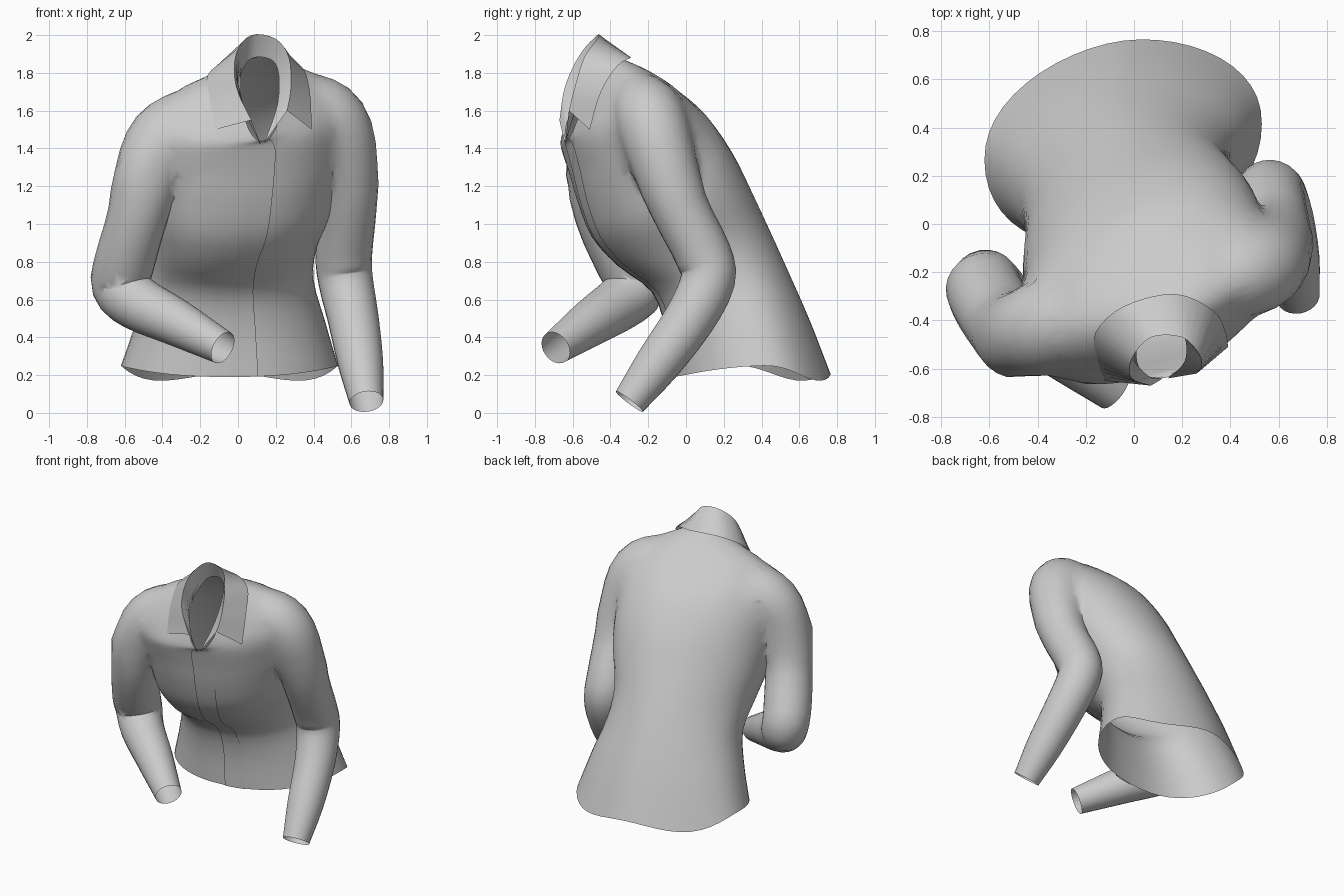
import bpy
import bmesh
from math import sin, cos, pi, copysign
from mathutils import Vector

cube = bpy.data.objects.get("Cube")
if cube:
    bpy.data.objects.remove(cube)

cloth = bpy.data.materials.new("grey cloth")
cloth.use_nodes = True
cloth.diffuse_color = (0.6, 0.6, 0.6, 1)
bsdf = cloth.node_tree.nodes["Principled BSDF"]
bsdf.inputs["Base Color"].default_value = cloth.diffuse_color
bsdf.inputs["Roughness"].default_value = 0.8


def spline(keys, steps):
    """Smooth curve through tuples of any length."""
    keys = [Vector(k) for k in keys]
    padded = [keys[0] * 2 - keys[1]] + keys + [keys[-1] * 2 - keys[-2]]
    points = []
    for a, b, c, d in zip(padded, padded[1:], padded[2:], padded[3:]):
        for step in range(steps):
            t = step / steps
            slope_in, slope_out = (c - a) / 2, (d - b) / 2
            bend = (b - c) * 2 + slope_in + slope_out
            lean = (c - b) * 3 - slope_in * 2 - slope_out
            points.append(b + slope_in * t + lean * t * t + bend * t * t * t)
    return points + [keys[-1]]


def loft(name, rows, solid=False):
    """Grid surface through rows of points; a solid is a capped tube."""
    count = len(rows[0])
    faces = []
    for r in range(len(rows) - 1):
        for i in range(count if solid else count - 1):
            j = (i + 1) % count
            low, high = r * count, (r + 1) * count
            faces.append((low + i, low + j, high + j, high + i))
    mesh = bpy.data.meshes.new(name)
    mesh.materials.append(cloth)
    if solid:
        last = (len(rows) - 1) * count
        faces += [tuple(reversed(range(count))), tuple(range(last, last + count))]
    mesh.from_pydata([p for row in rows for p in row], [], faces)
    if solid:
        # Caps use a second slot so they can be opened after joining
        mesh.materials.append(cloth)
        for cap in list(mesh.polygons)[-2:]:
            cap.material_index = 1
    obj = bpy.data.objects.new(name, mesh)
    bpy.context.collection.objects.link(obj)
    return obj


def activate(obj):
    bpy.ops.object.select_all(action="DESELECT")
    obj.select_set(True)
    bpy.context.view_layer.objects.active = obj


def shade(obj):
    activate(obj)
    bpy.ops.object.shade_smooth_by_angle(angle=pi / 3)


def rounded(value, power):
    return copysign(abs(value) ** power, value)


# Body: leaning, twisted rings from hem to neck
# each ring: right x, left x, front y, front z, back y, back z
body_rings = spline([
    (-.62, .53, -.08, .19, .76, .21),
    (-.54, .46, -.10, .44, .65, .49),
    (-.47, .40, -.17, .64, .54, .74),
    (-.45, .42, -.35, .78, .44, .96),
    (-.46, .51, -.48, .93, .33, 1.19),
    (-.46, .55, -.55, 1.11, .23, 1.38),
    (-.47, .58, -.59, 1.27, .09, 1.57),
    (-.46, .58, -.62, 1.38, -.05, 1.69),
    (-.33, .48, -.63, 1.42, -.21, 1.80),
    (.01, .25, -.63, 1.44, -.38, 1.89),
], 3)


def body_point(n, a, proud=0):
    x_right, x_left, y_front, z_front, y_back, z_back = body_rings[n]
    t = n / (len(body_rings) - 1)
    yaw, roll, lift = .13 + .15 * t, .08 * t, .1 * t ** 3
    # Front is fuller than the back
    power = .95 - .1 * sin(a) * (-1 if sin(a) > 0 else 1) if sin(a) > 0 else .95 + .08 * sin(a)
    across, along = rounded(cos(a), power), rounded(sin(a), power)
    side = across * (x_left - x_right) / 2
    x = (x_right + x_left) / 2 + side
    y = (y_front + y_back) / 2 + along * (y_back - y_front) / 2 + yaw * side
    z = (z_front + z_back) / 2 + along * (z_back - z_front) / 2 + roll * side
    # Hem rises at the sides and dips at the back corners
    dip = .06 * sin(2 * a) ** 2 if sin(a) > 0 else 0
    hem_wave = (1 - t) ** 8 * (.05 * cos(a) ** 2 - dip)
    return x, y - proud, z + lift * cos(a) ** 2 + hem_wave


levels = range(len(body_rings))
turn = [2 * pi * i / 48 for i in range(48)]
jacket = loft("jacket", [[body_point(n, a) for a in turn] for n in levels], True)


# Sleeves: tubes along a bent arm, each key is x, y, z, radius
def sleeve(name, keys):
    path = spline(keys, 3)
    centres = [Vector(p[:3]) for p in path]
    rows, tangent, normal = [], None, None
    for n, (centre, key) in enumerate(zip(centres, path)):
        ahead = centres[min(n + 1, len(centres) - 1)]
        new_tangent = (ahead - centres[max(n - 1, 0)]).normalized()
        if tangent is None:
            normal = new_tangent.orthogonal().normalized()
        else:
            normal = tangent.rotation_difference(new_tangent) @ normal
        tangent = new_tangent
        other = tangent.cross(normal)
        rows.append([centre + (normal * cos(a) + other * sin(a)) * key[3]
                     for a in turn[::2]])
    return loft(name, rows, True)


sleeves = [
    sleeve("right_sleeve", [
        (-.20, -.37, 1.55, .12),
        (-.37, -.42, 1.52, .185),
        (-.46, -.46, 1.35, .19),
        (-.53, -.43, 1.05, .16),
        (-.60, -.32, .80, .16),
        (-.62, -.26, .67, .155),
        (-.53, -.35, .58, .145),
        (-.33, -.50, .48, .125),
        (-.08, -.69, .345, .09),
    ]),
    sleeve("left_sleeve", [
        (.32, -.26, 1.64, .12),
        (.49, -.20, 1.62, .185),
        (.56, -.15, 1.42, .19),
        (.58, -.04, 1.10, .155),
        (.56, .09, .84, .15),
        (.57, .115, .70, .145),
        (.61, .02, .50, .135),
        (.65, -.15, .26, .12),
        (.68, -.30, .06, .09),
    ]),
]

# Join sleeves to the body as one garment
activate(jacket)
for arm in sleeves:
    join = jacket.modifiers.new("join", "BOOLEAN")
    join.operation, join.solver, join.object = "UNION", "EXACT", arm
    join.use_self = True
    bpy.ops.object.modifier_apply(modifier=join.name)
    bpy.data.objects.remove(arm)

# Open the hem, neck and cuffs, then soften the shoulder seams
bm = bmesh.new()
bm.from_mesh(jacket.data)
caps = [f for f in bm.faces if f.material_index == 1]
bmesh.ops.delete(bm, geom=caps, context="FACES")
bmesh.ops.remove_doubles(bm, verts=bm.verts, dist=.002)
joints = [Vector((-.38, -.38, 1.42)), Vector((.48, -.14, 1.5))]
seam = [v for v in bm.verts
        if min((v.co - joint).length for joint in joints) < .33]
for repeat in range(6):
    bmesh.ops.smooth_vert(bm, verts=seam, factor=.5,
                          use_axis_x=True, use_axis_y=True, use_axis_z=True)
bm.to_mesh(jacket.data)
bm.free()
jacket.data.materials.pop()
shade(jacket)

# Placket: thin overlapping front edge from neck to hem
shade(loft("front_placket", [[body_point(n, -pi * k, .008) for k in (.5, .465, .43)]
                             for n in levels]))

# Collar: inner stand rises to a fold, then the flap falls to its outer edge
stand = spline([
    (.12, -.64, 1.42), (.06, -.63, 1.54), (0, -.55, 1.70), (.05, -.43, 1.86),
    (.15, -.41, 1.88), (.21, -.47, 1.82), (.21, -.57, 1.64), (.14, -.64, 1.43),
], 4)
fold = spline([
    (.07, -.67, 1.55), (-.01, -.64, 1.73), (-.01, -.56, 1.90), (.07, -.47, 2),
    (.20, -.47, 1.98), (.27, -.54, 1.88), (.28, -.59, 1.72), (.26, -.62, 1.60),
], 4)
flap = spline([
    (-.12, -.65, 1.50), (-.15, -.57, 1.66), (-.16, -.45, 1.79), (-.04, -.34, 1.87),
    (.17, -.29, 1.88), (.33, -.36, 1.84), (.38, -.45, 1.70), (.39, -.51, 1.50),
], 4)
shade(loft("collar_stand", [stand, fold]))
shade(loft("collar_flap", [fold, flap]))
